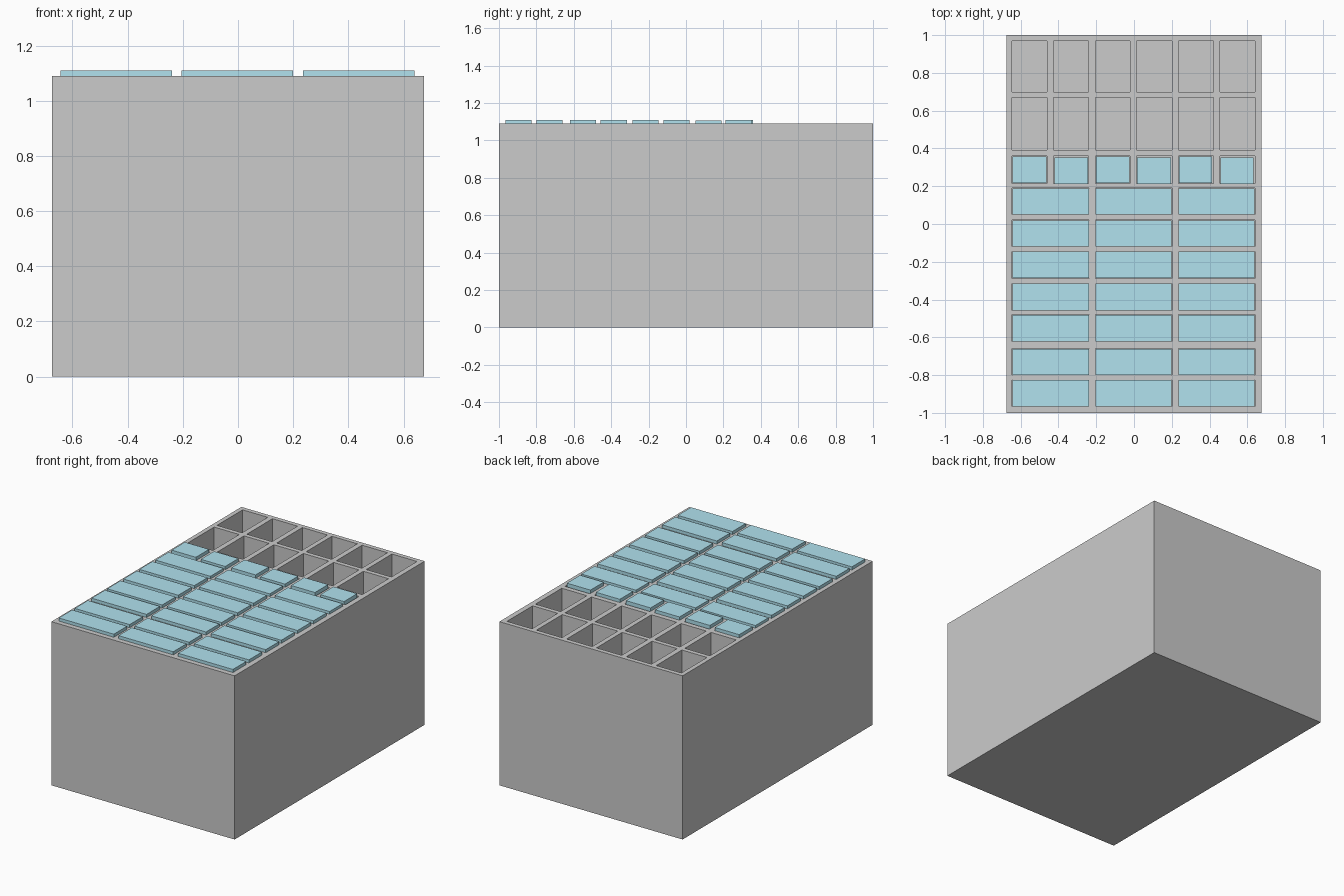
import bpy, bmesh

if "Cube" in bpy.data.objects:
    bpy.data.objects.remove(bpy.data.objects["Cube"])

TOP = 1.09      # rim of the cabinet
FLOOR = 0.04    # bottom of the compartments

COLS6 = [(-0.645, -0.46), (-0.425, -0.24), (-0.205, -0.02),
         (0.012, 0.20), (0.235, 0.422), (0.455, 0.64)]
COLS3 = [(-0.645, -0.238), (-0.205, 0.20), (0.235, 0.64)]
TALL_ROWS = [(0.70, 0.97), (0.393, 0.67)]
SMALL_ROW = (0.215, 0.36)
WIDE_ROWS = [(0.05, 0.19), (-0.12, 0.02), (-0.288, -0.145), (-0.458, -0.315),
             (-0.622, -0.48), (-0.80, -0.66), (-0.967, -0.825)]


def add_box(bm, xs, ys, zs):
    verts = bmesh.ops.create_cube(bm, size=1)["verts"]
    for v in verts:
        v.co = [lo + (c + 0.5) * (hi - lo) for c, (lo, hi) in zip(v.co, (xs, ys, zs))]


def make_object(name, boxes, material=None):
    bm = bmesh.new()
    for b in boxes:
        add_box(bm, *b)
    mesh = bpy.data.meshes.new(name)
    bm.to_mesh(mesh)
    bm.free()
    obj = bpy.data.objects.new(name, mesh)
    bpy.context.collection.objects.link(obj)
    if material:
        mesh.materials.append(material)
    return obj


# Cabinet block with all compartments cut from above
cabinet = make_object("cabinet", [((-0.675, 0.675), (-1, 1), (0, TOP))])
cells = [(x, y) for y in TALL_ROWS + [SMALL_ROW] for x in COLS6]
cells += [(x, y) for y in WIDE_ROWS for x in COLS3]
cutter = make_object("compartment_cutter", [(x, y, (FLOOR, TOP + 0.1)) for x, y in cells])
cutter.hide_render = True
cutter.hide_set(True)
cut = cabinet.modifiers.new("compartments", "BOOLEAN")
cut.operation = "DIFFERENCE"
cut.solver = "EXACT"
cut.object = cutter

# Blue drawers filling the compartments and standing slightly proud
blue = bpy.data.materials.new("drawer_blue")
blue.diffuse_color = (0.44, 0.76, 0.86, 1)
blue.use_nodes = True
blue.node_tree.nodes["Principled BSDF"].inputs["Base Color"].default_value = blue.diffuse_color

for i, (x0, x1) in enumerate(COLS6):
    shift = -0.006 if i % 2 else 0.0
    xs = (x0 + 0.003, x1 - (0.008 if i > 3 else 0.003))
    ys = (SMALL_ROW[0] + 0.003 + shift, SMALL_ROW[1] - 0.003 + shift)
    make_object(f"small_drawer_{i + 1}", [(xs, ys, (FLOOR + 0.005, TOP + 0.02))], blue)

for r, (y0, y1) in enumerate(WIDE_ROWS):
    height = TOP + (0.017 if r == 0 else 0.02)
    for c, (x0, x1) in enumerate(COLS3):
        make_object(f"wide_drawer_{r + 1}_{c + 1}",
                    [((x0 + 0.001, x1 - 0.001), (y0 + 0.001, y1 - 0.001),
                      (FLOOR + 0.005, height))], blue)
